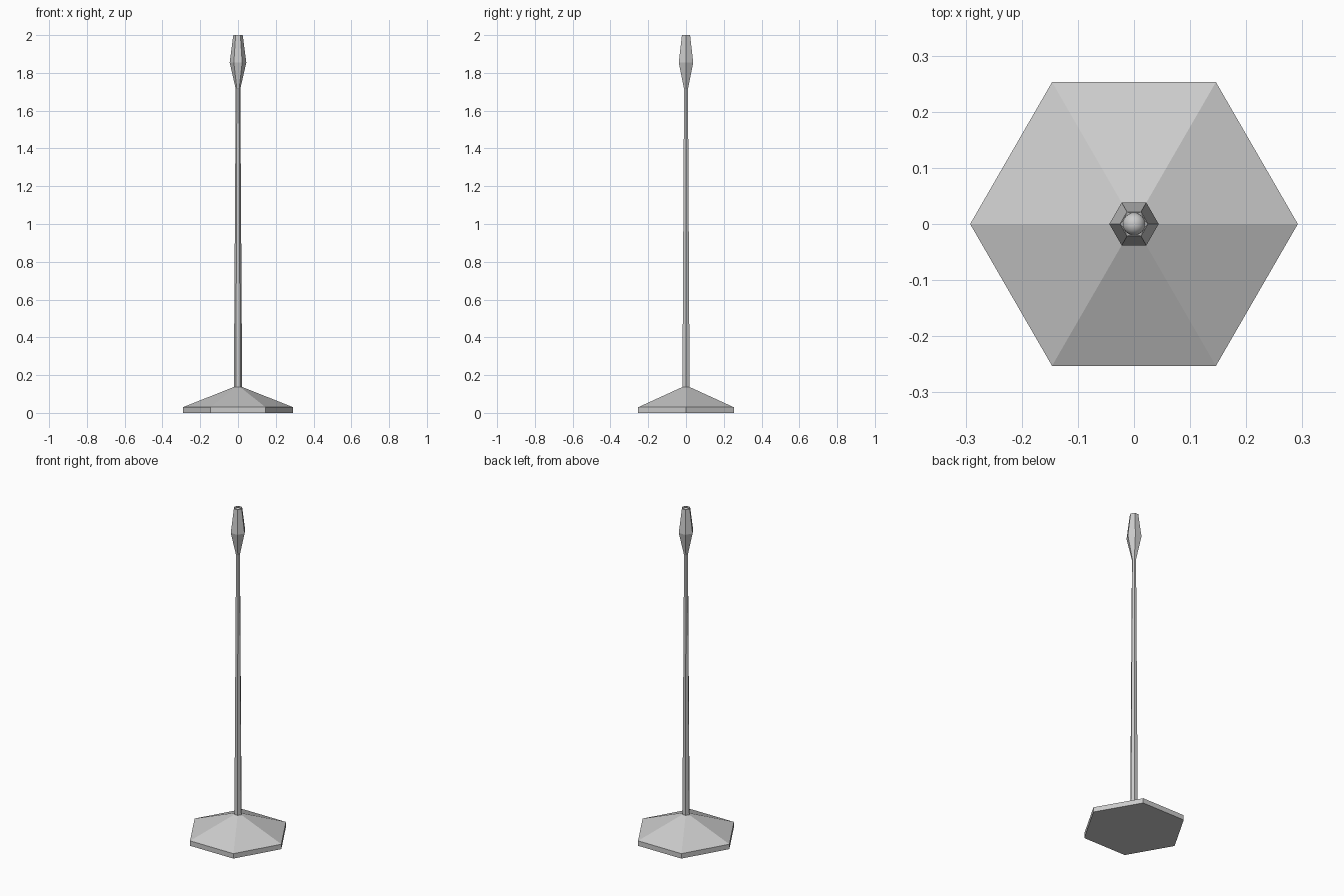
import bpy, bmesh, math

cube = bpy.data.objects.get("Cube")
if cube:
    bpy.data.objects.remove(cube, do_unlink=True)

metal = bpy.data.materials.new("light_grey_metal")
metal.use_nodes = True
grey = (0.6, 0.6, 0.6, 1)
metal.diffuse_color = grey
metal.node_tree.nodes["Principled BSDF"].inputs["Base Color"].default_value = grey


def hex_part(name, profile):
    """Stack six-sided rings given as (radius, height) and cap both ends."""
    bm = bmesh.new()
    rings = []
    for r, z in profile:
        rings.append([bm.verts.new((r * math.cos(i * math.pi / 3),
                                    r * math.sin(i * math.pi / 3), z))
                      for i in range(6)])
    for low, high in zip(rings, rings[1:]):
        for i in range(6):
            j = (i + 1) % 6
            bm.faces.new((low[i], low[j], high[j], high[i]))
    bm.faces.new(rings[0][::-1])
    bm.faces.new(rings[-1])
    mesh = bpy.data.meshes.new(name)
    bm.to_mesh(mesh)
    bm.free()
    mesh.materials.append(metal)
    obj = bpy.data.objects.new(name, mesh)
    bpy.context.collection.objects.link(obj)
    return obj


# Sloped foot, tapering pole, and spindle-shaped head with a shallow socket
hex_part("base", [(0.292, 0), (0.292, 0.03), (0.022, 0.137)])
hex_part("pole", [(0.022, 0.13), (0.012, 1.73)])
hex_part("head", [(0.012, 1.715), (0.044, 1.855), (0.025, 2.0),
                  (0.023, 2.0), (0.023, 1.98)])

# Rounded tip sitting in the socket
bpy.ops.mesh.primitive_uv_sphere_add(segments=24, ring_count=12, radius=0.02,
                                     location=(0, 0, 1.98))
tip = bpy.context.object
tip.name = "tip"
tip.data.materials.append(metal)
bpy.ops.object.shade_smooth()
